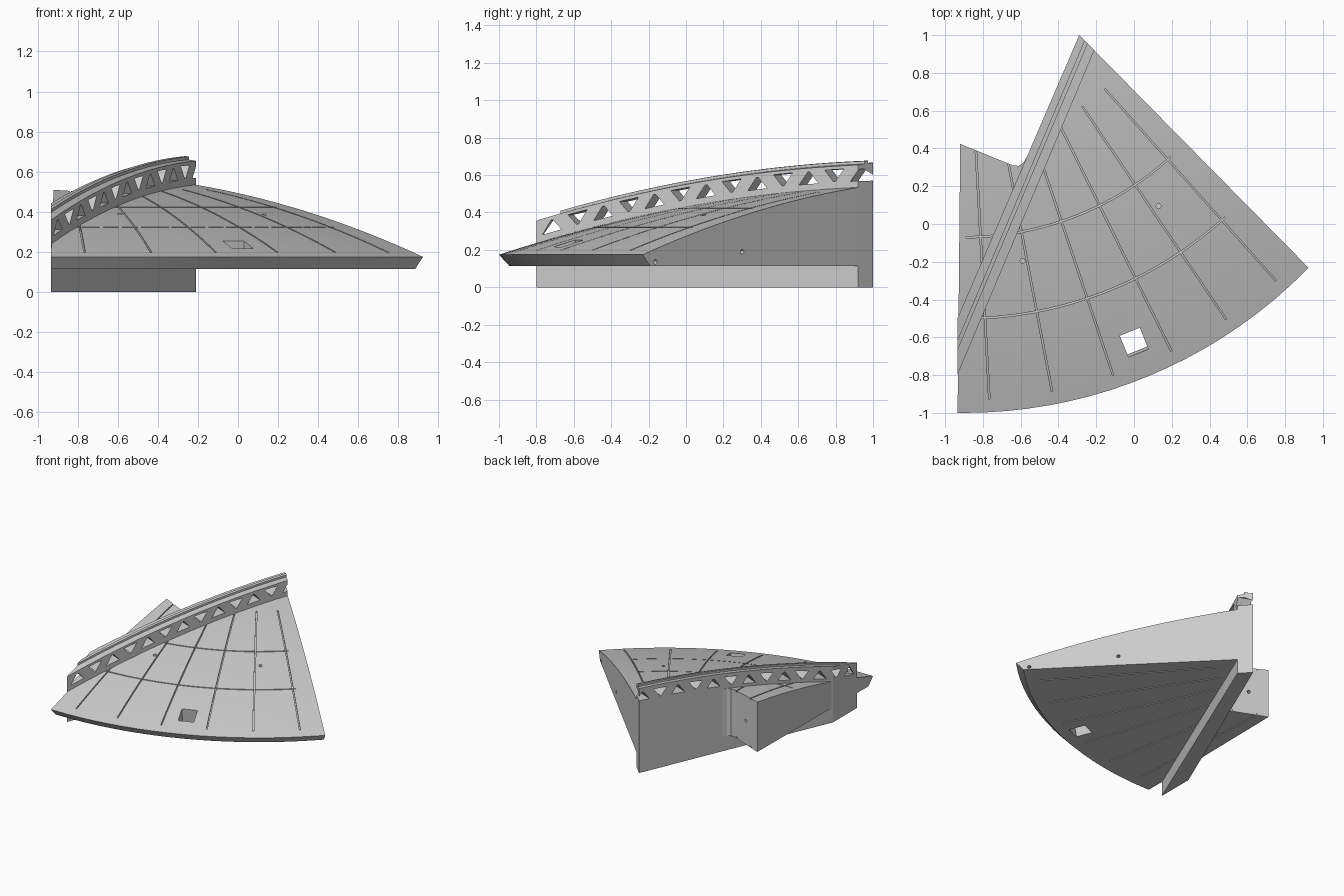
import bpy, bmesh
from math import sin, cos, radians
from mathutils import Vector

cube = bpy.data.objects.get("Cube")
if cube:
    bpy.data.objects.remove(cube)

grey = bpy.data.materials.new("plain grey")
grey.use_nodes = True
colour = (0.6, 0.6, 0.6, 1)
grey.diffuse_color = colour
grey.node_tree.nodes["Principled BSDF"].inputs["Base Color"].default_value = colour

AXIS = Vector((-0.9, 1.55, 0))       # dome axis
RIM = 2.55
ALONG = Vector((0.387, 0.922, 0))    # direction of the truss wall
ACROSS = Vector((0.922, -0.387, 0))


def dome(r):
    return 0.59 - 0.0639 * r * r


def polar(r, degrees, z=0):
    a = radians(degrees)
    return AXIS + Vector((r * sin(a), -r * cos(a), z))


def dome_at(p):
    return dome((Vector((p.x, p.y, 0)) - AXIS).length)


def finish(bm, name):
    bmesh.ops.recalc_face_normals(bm, faces=bm.faces)
    mesh = bpy.data.meshes.new(name)
    bm.to_mesh(mesh)
    bm.free()
    obj = bpy.data.objects.new(name, mesh)
    bpy.context.collection.objects.link(obj)
    mesh.materials.append(grey)
    return obj


def prism(name, points, push):
    bm = bmesh.new()
    face = bm.faces.new([bm.verts.new(p) for p in points])
    new = bmesh.ops.extrude_face_region(bm, geom=[face])["geom"]
    verts = [v for v in new if isinstance(v, bmesh.types.BMVert)]
    bmesh.ops.translate(bm, verts=verts, vec=push)
    return finish(bm, name)


def plan(name, outline, low, high):
    return prism(name, [Vector((p[0], p[1], low)) for p in outline], Vector((0, 0, high - low)))


def dome_solid(lift, profile_start):
    """Solid of revolution under the dome surface raised by lift."""
    steps = 24
    profile = list(profile_start)
    profile += [(RIM * (1 - i / steps), dome(RIM * (1 - i / steps)) + lift) for i in range(steps + 1)]
    bm = bmesh.new()
    verts = [bm.verts.new(AXIS + Vector((r, 0, z))) for r, z in profile]
    edges = [bm.edges.new(pair) for pair in zip(verts, verts[1:])]
    bmesh.ops.spin(bm, geom=verts + edges, cent=AXIS, axis=(0, 0, 1),
                   angle=radians(360), steps=144, use_duplicate=False)
    bmesh.ops.remove_doubles(bm, verts=bm.verts, dist=0.0005)
    return finish(bm, "dome_helper")


def combine(obj, tool, operation):
    tool.hide_render = True
    mod = obj.modifiers.new("cut", "BOOLEAN")
    mod.operation, mod.solver, mod.object = operation, "EXACT", tool
    bpy.context.view_layer.objects.active = obj
    bpy.ops.object.modifier_apply(modifier=mod.name)
    bpy.data.objects.remove(tool)


def round_hole(obj, centre, direction, depth):
    axis = Vector(direction).normalized()
    side = axis.orthogonal().normalized()
    up = axis.cross(side)
    start = Vector(centre) - axis * depth / 2
    ring = [start + 0.013 * (side * cos(radians(a)) + up * sin(radians(a))) for a in range(0, 360, 30)]
    combine(obj, prism("hole_cutter", ring, axis * depth), "DIFFERENCE")


# Dome panel: plan outline trimmed from a solid dome
fillet = [(-0.67, 0.322), (-0.64, 0.31), (-0.61, 0.308), (-0.585, 0.325), (-0.565, 0.36)]
outline = [(-0.935, -1.1), (0.2, -1.1), (1.1, -0.41), (-0.25, 0.96), (-0.5, 0.38)]
outline += fillet[::-1] + [(-0.92, 0.424)]
panel = plan("dome_panel", outline, 0.05, 0.9)
combine(panel, dome_solid(0, [(0, 0.115), (2.495, 0.115)]), "INTERSECT")

# Square opening, leaning outward with the dome
lean = polar(1, 22) - AXIS
side = Vector((-lean.y, lean.x, 0))
middle = Vector((-0.005, -0.613, 0)) - lean * 0.02
square = [middle + lean * a * 0.064 + side * b * 0.057 for a, b in ((-1, -1), (1, -1), (1, 1), (-1, 1))]
combine(panel, prism("opening_cutter", square, lean * 0.06 + Vector((0, 0, 0.4))), "DIFFERENCE")

# Radial panel grooves, above and below
HALF = 0.004
for k in range(6):
    angle = 3.1 + 7.73 * k
    tangent = polar(1, angle + 90) - AXIS
    radii = [1.12 + 1.36 * i / 10 for i in range(11)]
    upper = [polar(r, angle, dome(r) - 0.012) for r in radii]
    upper += [polar(r, angle, dome(r) + 0.05) for r in reversed(radii)]
    under = [polar(r, angle, z) for r, z in ((1.1, 0.05), (2.4, 0.05), (2.4, 0.127), (1.1, 0.127))]
    for shape in (upper, under):
        cutter = prism("groove_cutter", [p - tangent * HALF for p in shape], tangent * 2 * HALF)
        combine(panel, cutter, "DIFFERENCE")

# Ring grooves
for r in (1.62, 2.05):
    angles = [0.4 + 42 * i / 30 for i in range(31)]
    strip = [polar(r - HALF, a) for a in angles] + [polar(r + HALF, a) for a in reversed(angles)]
    combine(panel, plan("groove_cutter", strip, dome(r) - 0.012, dome(r) + 0.1), "DIFFERENCE")

# Small pin holes in the top and the edges
for x, y in ((0.13, 0.095), (-0.59, -0.195)):
    round_hole(panel, (x, y, dome_at(Vector((x, y, 0)))), (0, 0, 1), 0.08)
for y, z in ((0.3, 0.19), (-0.16, 0.135)):
    round_hole(panel, (0.7 - y, y, z), (1, 1, 0), 0.08)
round_hole(panel, (-0.78, 0.367, 0.3), ALONG, 0.08)

# Truss wall, following the dome with a raised top
wall = plan("truss_wall", [(-0.935, -0.5), (-0.935, -0.8), (-0.21, 0.92), (-0.29, 1.0)], 0, 0.9)
combine(wall, dome_solid(0.12, [(0, -0.1), (RIM, -0.1)]), "INTERSECT")

# Alternating triangular openings in the truss
start = Vector((-0.935, -0.8, 0))
for k in range(13):
    s = 0.09 + 0.149 * k
    low, high = (0.034, 0.098) if k % 2 == 0 else (0.102, 0.038)
    corners = []
    for offset, rise in ((-0.056, low), (0.056, low), (0.006, high), (-0.006, high)):
        p = start + ALONG * (s + offset)
        p.z = dome_at(p) + rise
        corners.append(p + ACROSS * 0.08)
    combine(wall, prism("triangle_cutter", corners, ACROSS * -0.3), "DIFFERENCE")

# Thin ridge along the top of the truss
ridge = plan("truss_ridge", [(-0.935, -0.615), (-0.935, -0.67), (-0.245, 0.955), (-0.262, 0.972)], 0.2, 0.9)
combine(ridge, dome_solid(0.135, [(0, -0.1), (RIM, -0.1)]), "INTERSECT")
floor = dome_solid(0.11, [(0, -0.1), (RIM, -0.1)])
combine(ridge, floor, "DIFFERENCE")

# Smooth curved surfaces, sharp edges kept
for obj in (panel, wall, ridge):
    bpy.ops.object.select_all(action="DESELECT")
    obj.select_set(True)
    bpy.context.view_layer.objects.active = obj
    bpy.ops.object.shade_smooth_by_angle(angle=radians(20))
